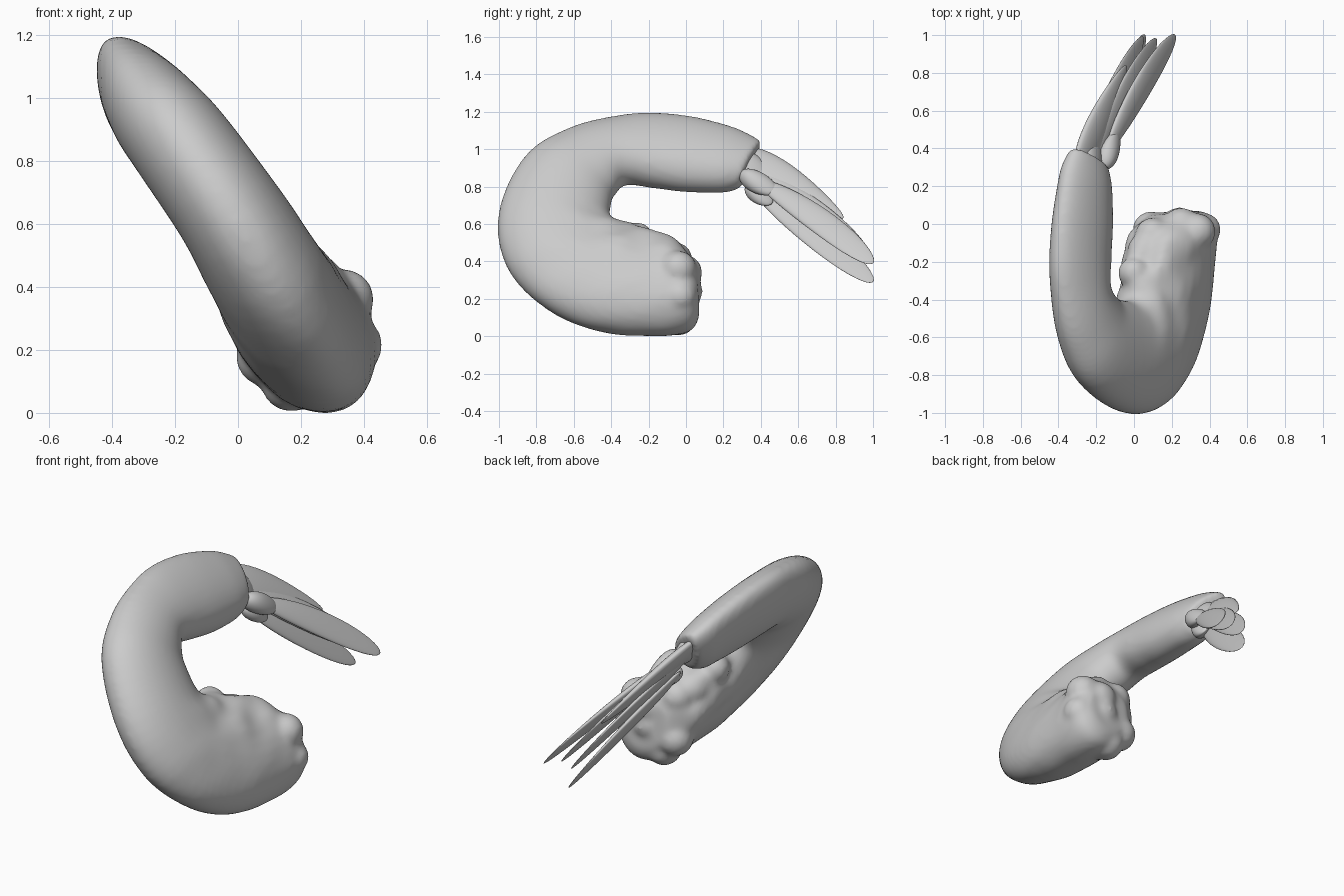
import bpy, bmesh, math
from mathutils import Vector, Matrix, noise

if "Cube" in bpy.data.objects:
    bpy.data.objects.remove(bpy.data.objects["Cube"])

mat = bpy.data.materials.new("shell grey")
mat.diffuse_color = (0.6, 0.6, 0.6, 1)
mat.use_nodes = True
mat.node_tree.nodes["Principled BSDF"].inputs["Base Color"].default_value = mat.diffuse_color

Y = Vector((0, 1, 0))
S = Vector((-0.53, 0, 0.848))      # "up" within the tilted plane of the curl
W = Vector((0.848, 0, 0.53))       # sideways, normal to that plane


def finish(name, bm):
    bmesh.ops.recalc_face_normals(bm, faces=bm.faces)
    me = bpy.data.meshes.new(name)
    bm.to_mesh(me)
    bm.free()
    me.materials.append(mat)
    for p in me.polygons:
        p.use_smooth = True
    ob = bpy.data.objects.new(name, me)
    bpy.context.collection.objects.link(ob)
    return ob


def spline(rows, steps):
    """Catmull-Rom through the station rows."""
    out = []
    for i in range(len(rows) - 1):
        p = [rows[max(0, min(len(rows) - 1, i + k))] for k in (-1, 0, 1, 2)]
        for s in range(steps):
            t = s / steps
            out.append([0.5 * (2 * b + (c - a) * t + (2 * a - 5 * b + 4 * c - d) * t * t
                               + (3 * b - a - 3 * c + d) * t ** 3)
                        for a, b, c, d in zip(*p)])
    return out + [list(rows[-1])]


def loft(bm, rows, steps=5, sides=32, wrinkle=0.0):
    rings = []
    for x, y, z, phi, a, b in spline(rows, steps):
        f = math.radians(phi)
        out = S * math.sin(f) - Y * math.cos(f)
        keel = 0.22 * max(0, min(1, (phi - 40) / 40))   # narrower back near the tail
        centre = Vector((x, y, z))
        ring = []
        for k in range(sides):
            q = math.tau * k / sides
            d = out * a * math.cos(q) + W * b * math.sin(q) * (1 - keel * math.cos(q))
            # wrinkled underside on the lower half of the curl
            amt = wrinkle * (0.1 + max(0, -math.cos(q))) * max(0, min(1, -phi / 40))
            d += d.normalized() * amt * noise.noise((centre + d) * 7)
            ring.append(bm.verts.new(centre + d))
        rings.append(ring)
    for r, s in zip(rings, rings[1:]):
        for k in range(sides):
            n = (k + 1) % sides
            bm.faces.new((r[k], r[n], s[n], s[k]))
    bm.faces.new(rings[0])
    bm.faces.new(rings[-1])


def ellipsoid(bm, centre, axes):
    m = Matrix([axes[0], axes[1], axes[2]]).transposed().to_4x4()
    m.translation = centre
    bmesh.ops.create_uvsphere(bm, u_segments=24, v_segments=14, radius=1, matrix=m)


# stations from tail to cut end: x, y, z, outward angle, half depth, half width
body = [
    (-.245, .345, .92, 114, .152, .085),
    (-.262, .27, .935, 106, .185, .108),
    (-.270, .18, .953, 101, .206, .118),
    (-.285, .00, .980, 94, .227, .130),
    (-.297, -.20, 1.00, 86, .223, .137),
    (-.290, -.37, .995, 75, .203, .142),
    (-.245, -.51, .935, 52, .232, .155),
    (-.170, -.63, .840, 29, .268, .165),
    (-.035, -.705, .650, 1, .298, .172),
    (.065, -.665, .488, -24, .322, .183),
    (.130, -.515, .375, -47, .347, .193),
    (.170, -.35, .305, -64, .333, .200),
    (.190, -.18, .283, -83, .312, .206),
    (.212, -.05, .264, -92, .275, .208),
    (.222, .02, .252, -95, .225, .182),
    (.228, .06, .250, -95, .150, .125),
]

# curled body with lumps on the cut end, merged into one skin
bm = bmesh.new()
loft(bm, body, wrinkle=0.05)
lumps = [(.335, -.04, .36, .098), (.37, -.03, .215, .09), (.09, -.03, .18, .098),
         (.17, -.04, .10, .098), (.25, -.01, .34, .098), (.10, -.06, .41, .095),
         (.24, .00, .24, .09), (.31, -.04, .14, .09),
         (.00, -.26, .525, .085), (.06, -.14, .44, .095)]
for x, y, z, r in lumps:
    ellipsoid(bm, Vector((x, y, z)), [S * r, Y * r, W * r])
curl = finish("curled_body", bm)
rm = curl.modifiers.new("merge", 'REMESH')
rm.mode = 'VOXEL'
rm.voxel_size = 0.015
rm.use_smooth_shade = True
sm = curl.modifiers.new("soften", 'SMOOTH')
sm.factor = 0.5
sm.iterations = 12


# flat leaf-shaped fins of the tail fan; bow bends the blade upward
def fin(name, base, tip, width, thick, skew, bow=0.0):
    base, tip = Vector(base), Vector(tip)
    length = tip - base
    side = W.cross(length).normalized()
    if side.z < 0:
        side = -side
    flat = length.cross(side).normalized()
    bm = bmesh.new()
    bmesh.ops.create_uvsphere(bm, u_segments=24, v_segments=20, radius=1)
    for v in bm.verts:
        t = v.co.z
        v.co = ((base + tip) / 2 + length * t / 2
                + side * (v.co.x * width * (1 - skew * t) + bow * (1 - t * t))
                + flat * v.co.y * thick * (1 - 0.5 * t))
    finish(name, bm)


fin("centre_fin", (-.30, .27, .99), (-.04, .84, .63), .098, .032, .4)
fin("left_fin", (-.22, .36, .80), (.06, 1.0, .29), .078, .020, -.05, .005)
fin("middle_fin", (-.20, .36, .88), (.12, .98, .42), .080, .018, 0, .015)
fin("right_fin", (-.14, .39, .83), (.22, 1.0, .39), .076, .022, -.1, .02)
fin("left_inner_fin", (-.26, .34, .90), (.05, .99, .40), .075, .018, 0, .015)

# rounded joints at the root of the fan
fin("upper_joint", (-.175, .290, .87), (-.085, .48, .77), .060, .050, 0)
fin("lower_joint", (-.19, .32, .80), (-.13, .46, .71), .050, .042, 0)
fin("fan_root", (-.27, .24, .97), (-.18, .42, .83), .090, .050, 0)
